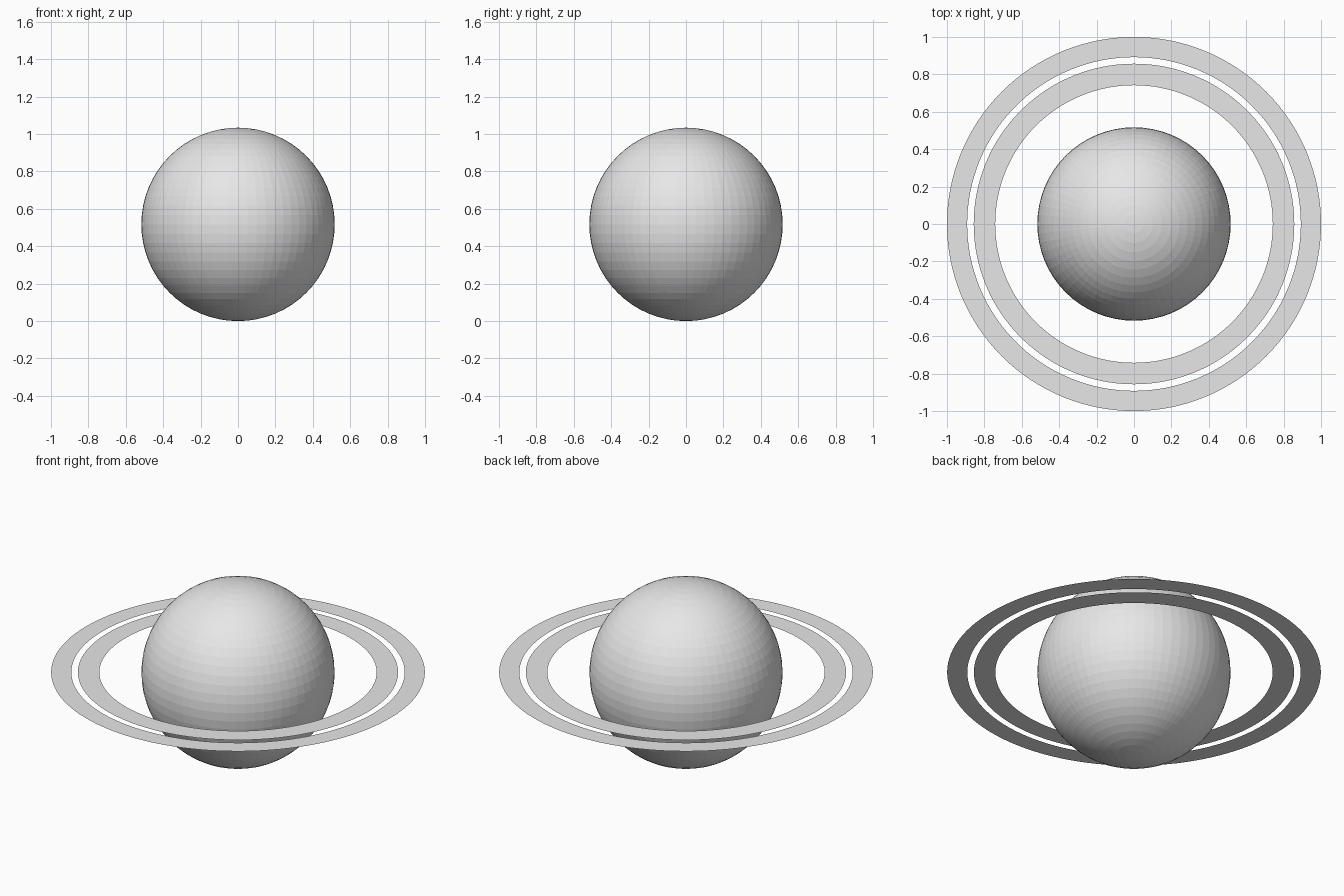
import bpy, bmesh
from math import cos, sin, tau

default_cube = bpy.data.objects.get("Cube")
if default_cube:
    bpy.data.objects.remove(default_cube, do_unlink=True)

RADIUS = 0.517

# Single plain grey
grey = bpy.data.materials.new("light_grey")
grey.use_nodes = True
colour = (0.8, 0.8, 0.8, 1)
grey.diffuse_color = colour
grey.node_tree.nodes["Principled BSDF"].inputs["Base Color"].default_value = colour


def add_object(name, bm):
    mesh = bpy.data.meshes.new(name)
    bm.to_mesh(mesh)
    bm.free()
    mesh.materials.append(grey)
    obj = bpy.data.objects.new(name, mesh)
    obj.location.z = RADIUS
    bpy.context.collection.objects.link(obj)


def flat_ring(name, inner, outer, sides=128):
    """Paper-thin annulus facing up."""
    bm = bmesh.new()
    loops = [[bm.verts.new((r * cos(tau * i / sides), r * sin(tau * i / sides), 0))
              for i in range(sides)] for r in (inner, outer)]
    for i in range(sides):
        j = (i + 1) % sides
        bm.faces.new((loops[0][i], loops[1][i], loops[1][j], loops[0][j]))
    add_object(name, bm)


# Faceted globe
bm = bmesh.new()
bmesh.ops.create_uvsphere(bm, u_segments=64, v_segments=32, radius=RADIUS)
add_object("planet_globe", bm)

# Two concentric rings
flat_ring("inner_ring", 0.742, 0.857)
flat_ring("outer_ring", 0.892, 1.0)
